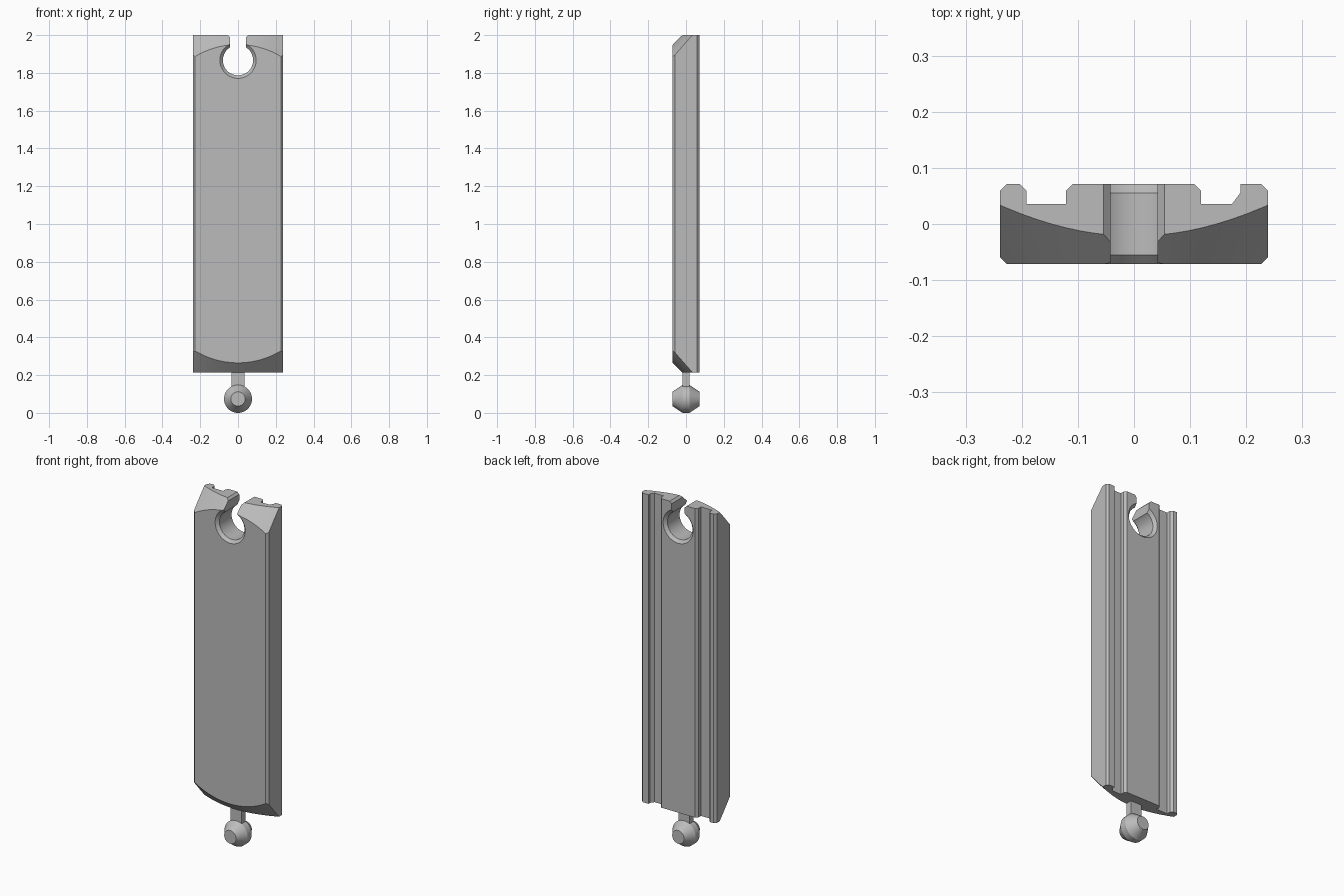
import bpy, bmesh, math
from mathutils import Vector

if "Cube" in bpy.data.objects:
    bpy.data.objects.remove(bpy.data.objects["Cube"])

HALF_W, HALF_D = 0.239, 0.0715
Z_LOW, Z_TOP = 0.215, 2.0

wood = bpy.data.materials.new("plain grey")
wood.diffuse_color = (0.5, 0.5, 0.5, 1)
wood.use_nodes = True
wood.node_tree.nodes["Principled BSDF"].inputs["Base Color"].default_value = wood.diffuse_color


def loft(name, rings):
    """Skin a list of equal-length closed rings and cap both ends."""
    bm = bmesh.new()
    rows = [[bm.verts.new(p) for p in ring] for ring in rings]
    n = len(rows[0])
    for a, b in zip(rows, rows[1:]):
        for i in range(n):
            bm.faces.new((a[i], a[(i + 1) % n], b[(i + 1) % n], b[i]))
    bm.faces.new(rows[0])
    bm.faces.new(rows[-1])
    bmesh.ops.recalc_face_normals(bm, faces=bm.faces)
    mesh = bpy.data.meshes.new(name)
    bm.to_mesh(mesh)
    bm.free()
    mesh.materials.append(wood)
    ob = bpy.data.objects.new(name, mesh)
    bpy.context.collection.objects.link(ob)
    return ob


def ring_y(y, r, z_low, z_high, n=64):
    """Circle (or upright stadium) in the plane at depth y."""
    pts = []
    for centre, start in ((z_high, 0), (z_low, math.pi)):
        for i in range(n // 2 + (z_low != z_high)):
            a = start + math.pi * i / (n // 2)
            pts.append((r * math.cos(a), y, centre + r * math.sin(a)))
    return pts


def lathe_y(name, profile, z):
    return loft(name, [ring_y(y, r, z, z) for y, r in profile])


def activate(ob):
    bpy.ops.object.select_all(action='DESELECT')
    ob.select_set(True)
    bpy.context.view_layer.objects.active = ob


def boolean(ob, cutter, operation):
    activate(ob)
    mod = ob.modifiers.new("cut", 'BOOLEAN')
    mod.operation, mod.solver, mod.object = operation, 'EXACT', cutter
    bpy.ops.object.modifier_apply(modifier=mod.name)
    bpy.data.objects.remove(cutter)


# Track body: grooved cross-section extruded upright
c, w, d, floor = 0.012, HALF_W, HALF_D, 0.036
section = [
    (-w + c, -d), (w - c, -d), (w, -d + c), (w, d - c), (w - c, d),
    (0.19, d), (0.19, floor + 0.02), (0.175, floor), (0.119, floor),
    (0.119, d - c), (0.119 - c, d), (-0.109, d), (-0.121, d - c),
    (-0.121, floor), (-0.192, floor), (-0.192, d - c), (-0.204, d),
    (-w + c, d), (-w, d - c), (-w, -d + c)]
body = loft("track_body", [[(x, y, z) for x, y in section] for z in (Z_LOW, Z_TOP)])

# Conical bevel on the front edge of both ends
R = 0.44
bevel = loft("end_bevel_cutter", [
    ring_y(-d + t, R + t, Z_LOW + 0.05 + R, Z_TOP - 0.05 - R, 128) for t in (-0.05, 0.2)])
boolean(body, bevel, 'INTERSECT')

# Round socket with bevelled rims
hole = lathe_y("socket_cutter", [(-d - 0.01, 0.106), (-d + 0.016, 0.08),
                                 (d - 0.016, 0.08), (d + 0.01, 0.106)], 1.867)
boolean(body, hole, 'DIFFERENCE')

# Entry slot with a bevelled mouth
mouth = [(-0.042, 1.867), (0.042, 1.867), (0.042, Z_TOP - c), (0.064, Z_TOP + 0.01),
         (-0.064, Z_TOP + 0.01), (-0.042, Z_TOP - c)]
slot = loft("slot_cutter", [[(x, y, z) for x, z in mouth] for y in (-0.2, 0.2)])
boolean(body, slot, 'DIFFERENCE')

# Connector: flat neck and double-cone knob
neck = loft("peg_neck", [[(x, y, z) for x, y in
            ((-0.035, -0.018), (0.035, -0.018), (0.035, 0.018), (-0.035, 0.018))]
            for z in (0.1, Z_LOW + 0.01)])
knob = lathe_y("peg_knob", [(-d, 0.038), (-0.018, 0.074), (0.018, 0.074), (d, 0.038)], 0.074)

for ob in (body, knob):
    activate(ob)
    bpy.ops.object.shade_smooth_by_angle(angle=math.radians(25))
